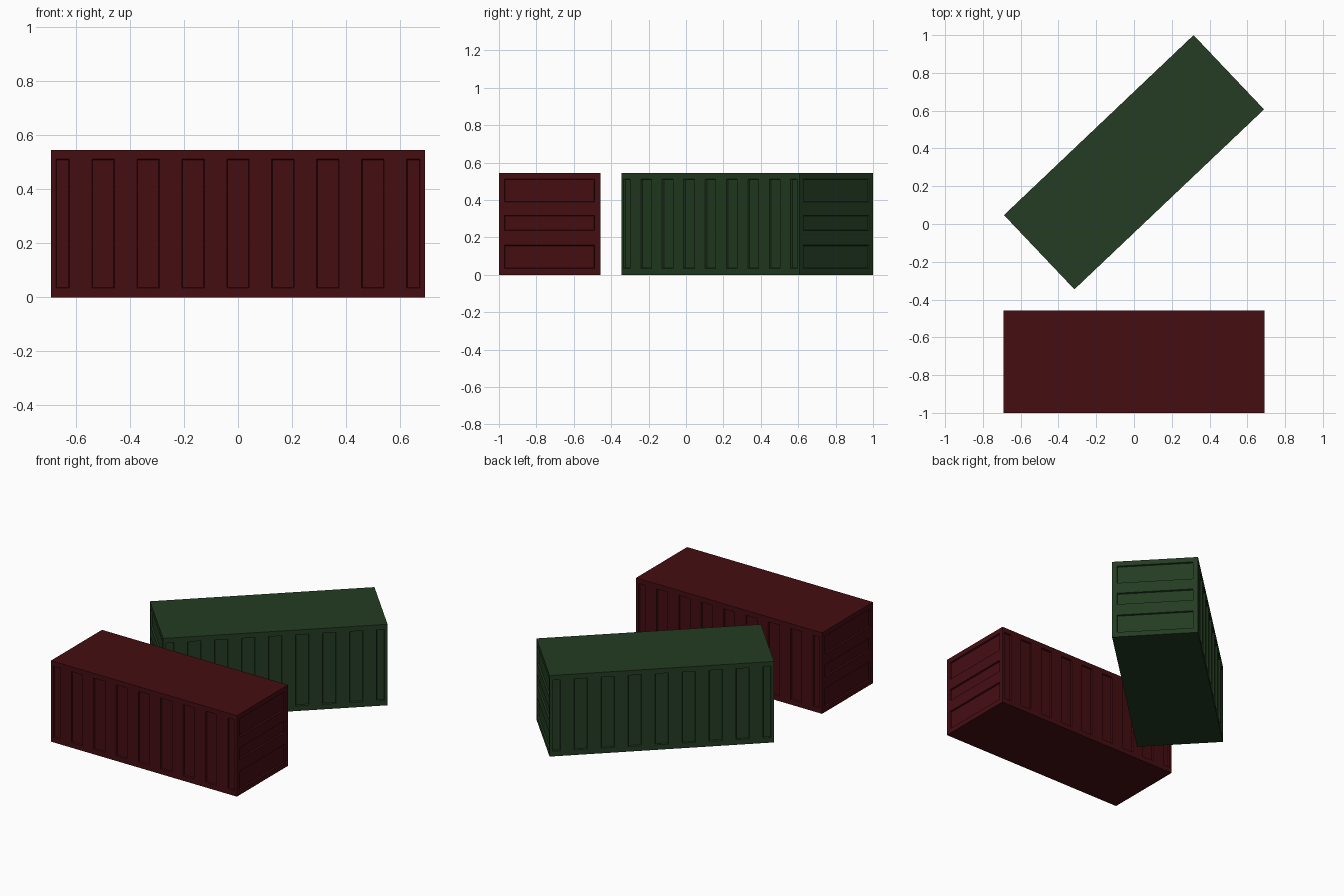
import bpy, bmesh, math
from mathutils import Matrix, Vector

if "Cube" in bpy.data.objects:
    bpy.data.objects.remove(bpy.data.objects["Cube"])

L, W, H = 1.384, 0.542, 0.545      # container size
DEPTH, SLANT = 0.010, 0.003        # recess depth and wall slope
Z0, Z1 = 0.034, 0.512              # panel bottom and top


def material(name, col):
    m = bpy.data.materials.new(name)
    m.diffuse_color = (*col, 1)
    m.use_nodes = True
    m.node_tree.nodes["Principled BSDF"].inputs["Base Color"].default_value = m.diffuse_color
    return m


# One wall: a grid of flat cells, where chosen cells are sunk as slots.
# us / vs are grid lines; local +y points into the container.
def wall(bm, mat, us, vs, is_slot):
    def quad(pts):
        bm.faces.new([bm.verts.new(mat @ Vector(p)) for p in pts])

    for i, (u0, u1) in enumerate(zip(us, us[1:])):
        for j, (v0, v1) in enumerate(zip(vs, vs[1:])):
            outer = [(u0, 0, v0), (u1, 0, v0), (u1, 0, v1), (u0, 0, v1)]
            if not is_slot(i, j):
                quad(outer)
                continue
            s = SLANT
            inner = [(u0 + s, DEPTH, v0 + s), (u1 - s, DEPTH, v0 + s),
                     (u1 - s, DEPTH, v1 - s), (u0 + s, DEPTH, v1 - s)]
            quad(inner)
            for k in range(4):
                n = (k + 1) % 4
                quad([outer[k], outer[n], inner[n], inner[k]])


def container(name, loc, angle, mat):
    bm = bmesh.new()
    # long sides: upright corrugation, nine slots between eight ribs
    su = [-L / 2, -0.674] + [(k - 7.5) * 0.0832 for k in range(16)] + [0.674, L / 2]
    # short ends: three horizontal slots between two ribs
    eu = [-W / 2, -0.241, 0.241, W / 2]
    ev = [0, Z0, 0.158, 0.236, 0.316, 0.390, Z1, H]
    for half in (0, math.pi):
        turn = Matrix.Rotation(half, 4, 'Z')
        wall(bm, turn @ Matrix.Translation((0, -W / 2, 0)), su, [0, Z0, Z1, H],
             lambda i, j: j == 1 and i % 2 == 1)
        wall(bm, turn @ Matrix.Rotation(math.pi / 2, 4, 'Z') @ Matrix.Translation((0, -L / 2, 0)),
             eu, ev, lambda i, j: i == 1 and j in (1, 3, 5))
    bmesh.ops.remove_doubles(bm, verts=bm.verts, dist=1e-5)
    # plain roof and floor close the open rims
    for z in (0, H):
        rim = [e for e in bm.edges if e.is_boundary and all(abs(v.co.z - z) < 1e-4 for v in e.verts)]
        bmesh.ops.contextual_create(bm, geom=rim)
    bmesh.ops.recalc_face_normals(bm, faces=bm.faces)
    me = bpy.data.meshes.new(name)
    bm.to_mesh(me)
    bm.free()
    me.materials.append(mat)
    ob = bpy.data.objects.new(name, me)
    ob.location = loc
    ob.rotation_euler.z = angle
    bpy.context.collection.objects.link(ob)
    return ob


container("red_container", (0, -0.729, 0), 0, material("red_paint", (0.058, 0.004, 0.006)))
container("green_container", (0, 0.327, 0), math.radians(43.5),
          material("green_paint", (0.017, 0.045, 0.016)))
